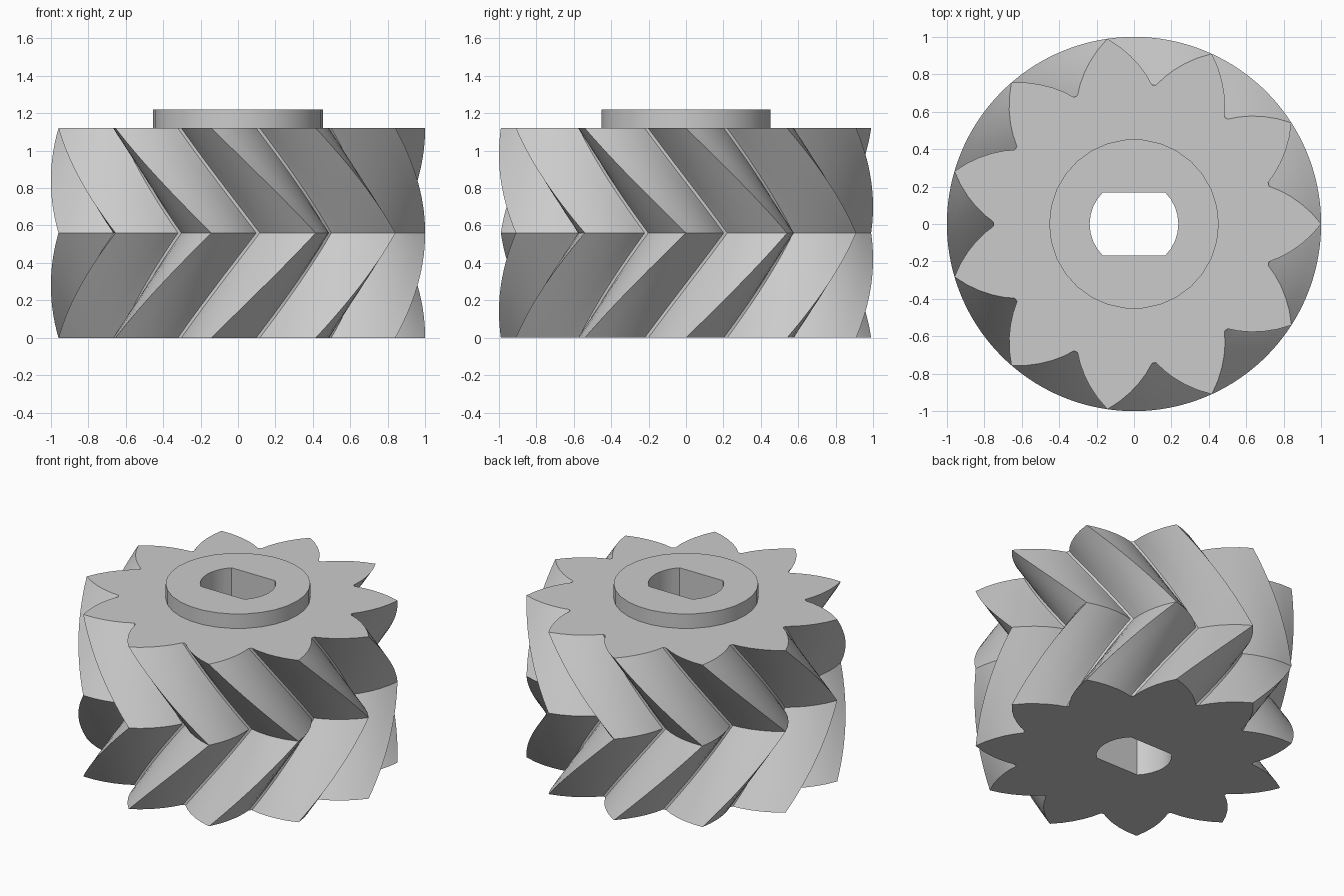
import bpy, bmesh
from math import sin, cos, asin, pi, radians

cube = bpy.data.objects.get("Cube")
if cube:
    bpy.data.objects.remove(cube, do_unlink=True)

TEETH = 11
PITCH = 2 * pi / TEETH
BODY_TOP, HUB_TOP = 1.12, 1.22
HUB_RADIUS, BORE_RADIUS, BORE_FLAT = 0.453, 0.237, 0.168
SLICES = 14   # helix steps in each half

metal = bpy.data.materials.new("plain grey")
metal.use_nodes = True
grey = (0.6, 0.6, 0.6, 1)
metal.diffuse_color = grey
metal.node_tree.nodes["Principled BSDF"].inputs["Base Color"].default_value = grey


def polar(r, a):
    return (r * cos(a), r * sin(a))


def gear_outline():
    # One flank as (radius, degrees from the tip), mirrored about each tip
    flank = [(1, 0), (0.95, 3.6), (0.9, 6.9), (0.85, 10), (0.8, 12.9),
             (0.765, 14.7), (0.75, 15.6)]
    tooth = [(r, -a) for r, a in reversed(flank[1:])] + flank
    return [polar(r, k * PITCH + radians(a)) for k in range(TEETH) for r, a in tooth]


def bore_outline(steps=8):
    # Round hole with two flats
    half = asin(BORE_FLAT / BORE_RADIUS)
    return [polar(BORE_RADIUS, side + half * (2 * i / steps - 1))
            for side in (0, pi) for i in range(steps + 1)]


def add_ring(bm, points, z, turn=0):
    c, s = cos(turn), sin(turn)
    return [bm.verts.new((x * c - y * s, x * s + y * c, z)) for x, y in points]


def add_wall(bm, rings):
    for low, high in zip(rings, rings[1:]):
        n = len(low)
        for i in range(n):
            j = (i + 1) % n
            bm.faces.new((low[i], low[j], high[j], high[i]))


def add_cap(bm, outer, inner, up):
    edges = [bm.edges.get((loop[i - 1], loop[i]))
             for loop in (outer, inner) for i in range(len(loop))]
    bmesh.ops.triangle_fill(bm, edges=edges, use_beauty=True, normal=(0, 0, up))


def bored_solid(name, outline, levels):
    """Stack the outline through (height, turn) levels, with a bore through it."""
    bm = bmesh.new()
    outer = [add_ring(bm, outline, z, turn) for z, turn in levels]
    inner = [add_ring(bm, bore_outline(), levels[k][0]) for k in (0, -1)]
    add_wall(bm, outer)
    add_wall(bm, inner)
    add_cap(bm, outer[0], inner[0], -1)
    add_cap(bm, outer[-1], inner[-1], 1)
    bmesh.ops.recalc_face_normals(bm, faces=bm.faces)
    mesh = bpy.data.meshes.new(name)
    bm.to_mesh(mesh)
    bm.free()
    mesh.materials.append(metal)
    obj = bpy.data.objects.new(name, mesh)
    bpy.context.collection.objects.link(obj)
    bpy.ops.object.select_all(action='DESELECT')
    obj.select_set(True)
    bpy.context.view_layer.objects.active = obj
    bpy.ops.object.shade_smooth_by_angle(angle=radians(25))
    return obj


# Herringbone body: turns one pitch up to mid height, then back again
levels = []
for i in range(2 * SLICES + 1):
    t = i / SLICES
    levels.append((BODY_TOP * t / 2, PITCH * (1 - abs(1 - t))))
bored_solid("herringbone_gear_body", gear_outline(), levels)

# Raised collar round the bore
circle = [polar(HUB_RADIUS, 2 * pi * i / 30) for i in range(30)]
bored_solid("hub_collar", circle, [(BODY_TOP, 0), (HUB_TOP, 0)])
